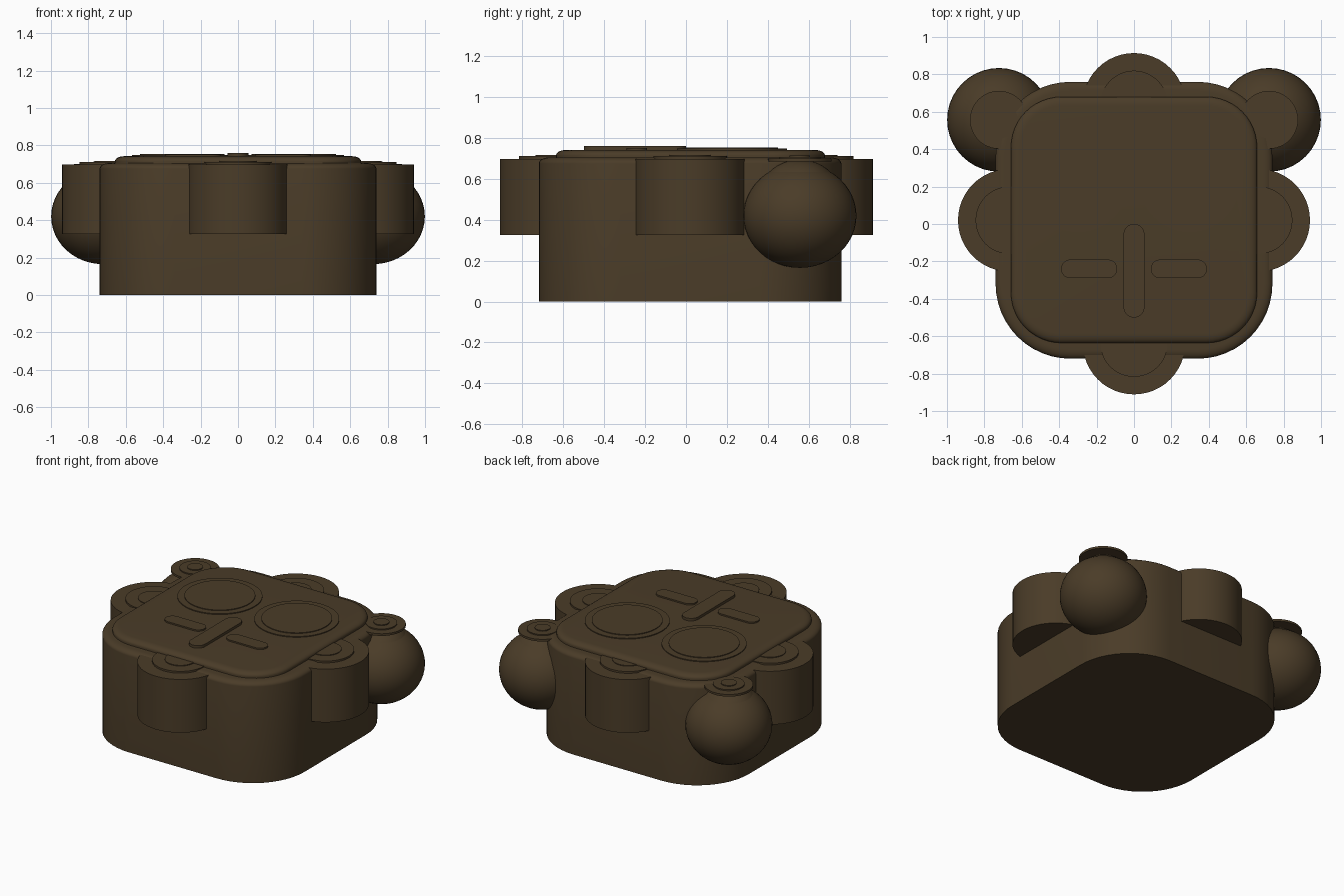
import bpy, bmesh, math

if "Cube" in bpy.data.objects:
    bpy.data.objects.remove(bpy.data.objects["Cube"])

brown = bpy.data.materials.new("dark_brown")
brown.diffuse_color = (0.069, 0.045, 0.021, 1)
brown.use_nodes = True
brown.node_tree.nodes["Principled BSDF"].inputs["Base Color"].default_value = brown.diffuse_color


def finish(name, bm, smooth=35):
    bmesh.ops.recalc_face_normals(bm, faces=bm.faces)
    me = bpy.data.meshes.new(name)
    bm.to_mesh(me)
    bm.free()
    ob = bpy.data.objects.new(name, me)
    bpy.context.collection.objects.link(ob)
    me.materials.append(brown)
    bpy.ops.object.select_all(action='DESELECT')
    ob.select_set(True)
    bpy.context.view_layer.objects.active = ob
    bpy.ops.object.shade_smooth_by_angle(angle=math.radians(smooth))
    return ob


def rounded_outline(hx, hy, r, seg=12):
    """Points of a rounded rectangle around the origin."""
    pts = []
    for k, (sx, sy) in enumerate([(1, 1), (-1, 1), (-1, -1), (1, -1)]):
        for i in range(seg + 1):
            a = math.radians(90) * (k + i / seg)
            p = (sx * (hx - r) + r * math.cos(a), sy * (hy - r) + r * math.sin(a))
            if not pts or math.dist(p, pts[-1]) > 1e-4:
                pts.append(p)
    if math.dist(pts[0], pts[-1]) < 1e-4:
        pts.pop()
    return pts


def slab(name, cx, cy, hx, hy, r, z0, z1, bevel=0.0, drop=0.0):
    """Rounded slab whose top edge rolls inward by bevel and down by drop."""
    steps = 6 if bevel else 0
    levels = [(z0, 0.0)]
    for i in range(steps + 1):
        t = math.radians(90) * i / max(steps, 1)
        levels.append((z1 - drop * (1 - math.sin(t)), bevel * (1 - math.cos(t))))
    bm = bmesh.new()
    rings = []
    for z, d in levels:
        rings.append([bm.verts.new((cx + x, cy + y, z))
                      for x, y in rounded_outline(hx - d, hy - d, r - d)])
    for a, b in zip(rings, rings[1:]):
        for i in range(len(a)):
            j = (i + 1) % len(a)
            bm.faces.new((a[i], a[j], b[j], b[i]))
    bm.faces.new(rings[0])
    bm.faces.new(rings[-1])
    return finish(name, bm)


def disc(name, cx, cy, r, z0, z1, seg=48):
    bm = bmesh.new()
    bmesh.ops.create_cone(bm, cap_ends=True, segments=seg, radius1=r, radius2=r, depth=z1 - z0)
    bmesh.ops.translate(bm, verts=bm.verts, vec=(cx, cy, (z0 + z1) / 2))
    return finish(name, bm)


def ball(name, c, r, rz):
    bm = bmesh.new()
    bmesh.ops.create_uvsphere(bm, u_segments=40, v_segments=24, radius=1)
    bmesh.ops.scale(bm, verts=bm.verts, vec=(r, r, rz))
    bmesh.ops.translate(bm, verts=bm.verts, vec=c)
    return finish(name, bm)


# Main block and raised top pad
slab("body", 0, 0.02, 0.74, 0.74, 0.40, 0, 0.705, 0.05, 0.03)
slab("top_pad", 0, 0.022, 0.658, 0.658, 0.27, 0.69, 0.742, 0.05, 0.027)

# Round side lugs with stepped caps
for label, x, y in [("front", 0, -0.637), ("back", 0, 0.64),
                    ("left", -0.667, 0.02), ("right", 0.667, 0.02)]:
    disc(label + "_lug", x, y, 0.274, 0.325, 0.698)
    disc(label + "_lug_cap", x, y, 0.18, 0.69, 0.711)
    disc(label + "_lug_button", x, y, 0.10, 0.70, 0.716)

# Balls at the back corners, each with a shoulder and a stepped cap
for label, s in [("left", -1), ("right", 1)]:
    x, y = s * 0.722, 0.557
    ball(label + "_ball", (x, y, 0.42), 0.277, 0.255)
    ball(label + "_ball_shoulder", (x, y, 0.48), 0.215, 0.215)
    disc(label + "_ball_cap", x, y, 0.155, 0.685, 0.70)
    disc(label + "_ball_ring", x, y, 0.10, 0.69, 0.708)
    disc(label + "_ball_button", x, y, 0.05, 0.70, 0.714)

# Large double discs and flat bars on the pad
for label, s in [("left", -1), ("right", 1)]:
    disc(label + "_disc", s * 0.298, 0.225, 0.27, 0.735, 0.748, 64)
    disc(label + "_disc_inner", s * 0.298, 0.225, 0.225, 0.74, 0.753, 64)
    slab(label + "_bar", s * 0.24, -0.24, 0.15, 0.05, 0.05, 0.735, 0.752)
slab("centre_bar", 0, -0.25, 0.056, 0.25, 0.056, 0.735, 0.76)
